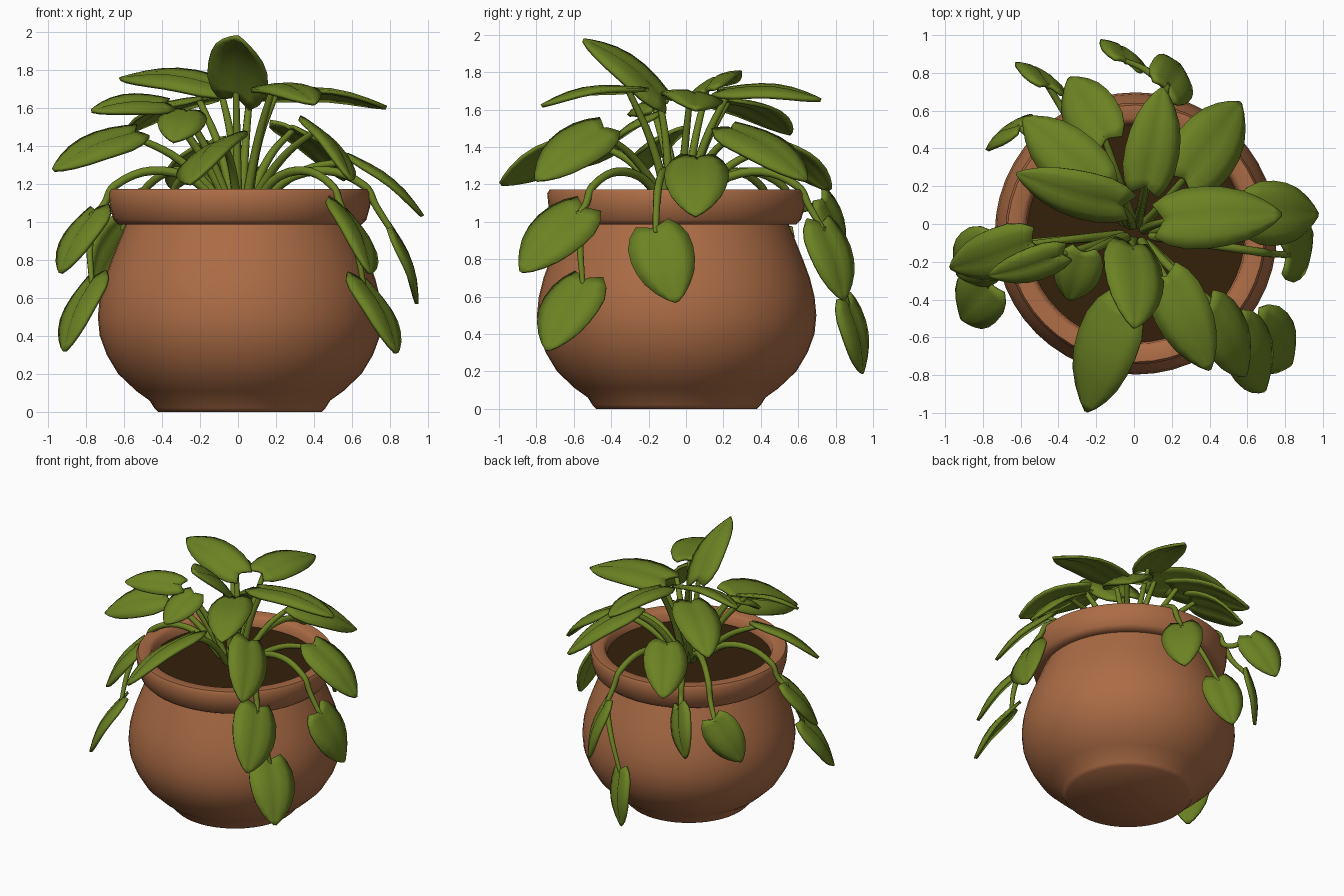
import bpy, bmesh, math
from mathutils import Vector

if "Cube" in bpy.data.objects:
    bpy.data.objects.remove(bpy.data.objects["Cube"])

CX, CY = 0.01, -0.05  # pot axis


def material(name, rgb):
    m = bpy.data.materials.new(name)
    m.diffuse_color = (*rgb, 1)
    m.use_nodes = True
    m.node_tree.nodes["Principled BSDF"].inputs["Base Color"].default_value = m.diffuse_color
    return m


TERRACOTTA = material("terracotta", (0.41, 0.15, 0.06))
SOIL = material("dark soil", (0.034, 0.014, 0.003))
GREEN = material("leaf green", (0.15, 0.225, 0.017))


def finish(name, bm, mat, angle=50):
    me = bpy.data.meshes.new(name)
    bmesh.ops.recalc_face_normals(bm, faces=bm.faces)
    bm.to_mesh(me)
    bm.free()
    ob = bpy.data.objects.new(name, me)
    bpy.context.collection.objects.link(ob)
    me.materials.append(mat)
    smooth(ob, angle)
    return ob


def smooth(ob, angle):
    bpy.ops.object.select_all(action='DESELECT')
    ob.select_set(True)
    bpy.context.view_layer.objects.active = ob
    bpy.ops.object.shade_smooth_by_angle(angle=math.radians(angle))


def lathe(name, profile, mat, steps=48):
    bm = bmesh.new()
    vs = [bm.verts.new((CX + r, CY, z)) for r, z in profile]
    es = [bm.edges.new(p) for p in zip(vs, vs[1:])]
    bmesh.ops.spin(bm, geom=vs + es, cent=(CX, CY, 0), axis=(0, 0, 1),
                   angle=math.tau, steps=steps)
    bmesh.ops.remove_doubles(bm, verts=bm.verts, dist=0.0005)
    return finish(name, bm, mat)


# Pot with rolled rim, and the soil disc inside
lathe("pot", [(0, 0), (0.43, 0), (0.45, 0.02), (0.475, 0.06), (0.545, 0.11), (0.64, 0.2),
              (0.70, 0.3), (0.737, 0.4), (0.747, 0.5), (0.737, 0.6), (0.712, 0.7),
              (0.675, 0.8), (0.635, 0.9), (0.60, 0.985), (0.64, 0.985), (0.665, 1.01),
              (0.685, 1.08), (0.692, 1.15), (0.68, 1.172), (0.61, 1.172), (0.585, 1.155),
              (0.575, 1.08), (0.57, 1.0)], TERRACOTTA)
lathe("soil", [(0, 1.10), (0.3, 1.10), (0.577, 1.095)], SOIL)

# Each leaf: base, tip, width, direction its upper side faces
UPRIGHT = [
    ((-.07, -.44, 1.43), (-.25, -.99, 1.20), .36, (-.5, -.2, .85)),
    ((-.01, -.12, 1.66), (0, -.55, 1.97), .34, (.42, .5, .75)),
    ((-.06, .10, 1.70), (-.62, .27, 1.75), .27, (0, -.4, .9)),
    ((.16, .02, 1.67), (.78, .05, 1.60), .33, (.1, .15, .95)),
    ((.17, -.28, 1.71), (.40, -.77, 1.62), .30, (-.1, .1, .95)),
    ((.40, -.44, 1.50), (.59, -.80, 1.22), .31, (.7, -.2, .6)),
    ((.27, .24, 1.50), (.56, .64, 1.22), .36, (.4, .2, .85)),
    ((.06, .20, 1.70), (.15, .72, 1.65), .29, (.2, 0, .95)),
    ((-.18, .20, 1.65), (-.58, .56, 1.47), .32, (-.2, .1, .95)),
    ((-.15, .45, 1.42), (-.34, .77, 1.17), .31, (-.4, .3, .8)),
    ((-.38, -.16, 1.62), (-.77, -.27, 1.58), .20, (0, -.5, .85)),
    ((-.54, -.10, 1.47), (-.97, -.23, 1.27), .30, (-.2, -.45, .8)),
    ((-.27, -.15, 1.58), (-.34, -.40, 1.42), .25, (0, -.4, .85)),
    ((.60, .06, 1.34), (.97, .05, 1.03), .34, (.6, 0, .7)),
]
HANGING = [
    ((-.75, -.12, 1.06), (-.93, -.27, .73), .32, (-.75, -.5, .4)),
    ((-.76, -.32, .70), (-.91, -.50, .32), .32, (-.78, -.45, .35)),
    ((-.60, .52, .98), (-.76, .41, .66), .26, (-.55, .8, .3)),
    ((-.45, .73, 1.12), (-.59, .84, .80), .27, (.5, .8, .3)),
    ((.55, -.55, 1.07), (.69, -.88, .73), .34, (.8, -.4, .4)),
    ((.65, -.54, .69), (.83, -.74, .31), .34, (.8, -.42, .35)),
    ((.81, -.17, .96), (.94, -.05, .57), .34, (.95, 0, .3)),
    ((.17, .72, .99), (.24, .84, .58), .29, (.75, .62, .3)),
    ((-.04, .86, .57), (-.11, .94, .19), .27, (.5, .85, .2)),
]
OUTLINE = [(0, .52), (.08, .80), (.2, .97), (.36, 1), (.52, .94), (.68, .79), (.82, .55),
           (.93, .28), (1, .04)]
ACROSS = (-1, -.6, -.2, 0, .2, .6, 1)


def add_leaf(bm, base, tip, width, facing):
    base, tip = Vector(base), Vector(tip)
    length = (tip - base).length
    d = (tip - base).normalized()
    side = d.cross(Vector(facing)).normalized()
    n = side.cross(d)
    rows = []
    for t, f in OUTLINE:
        row = []
        for u in ACROSS:
            along = t - .09 * abs(u) * (1 - t) ** 6          # heart-shaped lobes
            h = .09 * length * math.sin(math.pi * t)          # arch
            h -= .10 * width * f * u * u                      # domed sides
            h -= .012 * f * (u == 0)                          # midrib crease
            row.append(bm.verts.new(base + d * along * length
                                    + side * u * f * width / 2 + n * h))
        rows.append(row)
    for a, b in zip(rows, rows[1:]):
        for i in range(len(ACROSS) - 1):
            bm.faces.new((a[i], a[i + 1], b[i + 1], b[i]))


# Leaf blades
bm = bmesh.new()
for leaf in UPRIGHT + HANGING:
    add_leaf(bm, *leaf)
leaves = finish("leaves", bm, GREEN, 60)
solid = leaves.modifiers.new("thickness", 'SOLIDIFY')
solid.thickness = 0.02
solid.offset = 0

# Stems: tapering tubes from the crown to each leaf, hanging ones arch over the rim
cu = bpy.data.curves.new("stems", 'CURVE')
cu.dimensions = '3D'
cu.bevel_depth = 0.021
cu.bevel_resolution = 2
cu.resolution_u = 6
cu.use_fill_caps = True


def add_stem(points, thick=1.25):
    sp = cu.splines.new('BEZIER')
    sp.bezier_points.add(len(points) - 1)
    for i, (bp, p) in enumerate(zip(sp.bezier_points, points)):
        bp.co = p
        bp.handle_left_type = bp.handle_right_type = 'AUTO'
        bp.radius = thick - .45 * i / (len(points) - 1)


AXIS = Vector((CX, CY, 0))
UP = Vector((0, 0, 1))
previous = None
for base, tip, width, facing in UPRIGHT + HANGING:
    b, t = Vector(base), Vector(tip)
    out = Vector((b.x - CX, b.y - CY, 0)).normalized()
    root = AXIS + out * .04 + UP * 1.05
    end = b + (t - b) * .06
    if b.z > 1.2:
        add_stem([root, root.lerp(b, .55) + UP * (.03 + .12 * max(0, 1.6 - b.z)), end])
    elif b.z < .8:   # lower leaf hangs on from the stem of the leaf above it
        add_stem([previous, previous.lerp(b, .5) + out * .02, end], 1.1)
    else:
        add_stem([root, AXIS + out * .35 + UP * 1.26, AXIS + out * .66 + UP * 1.19,
                  AXIS + out * .725 + UP * 1.08, end])
    previous = end

stems = bpy.data.objects.new("stems", cu)
bpy.context.collection.objects.link(stems)
cu.materials.append(GREEN)
bpy.ops.object.select_all(action='DESELECT')
stems.select_set(True)
bpy.context.view_layer.objects.active = stems
bpy.ops.object.convert(target='MESH')
smooth(bpy.context.object, 60)
